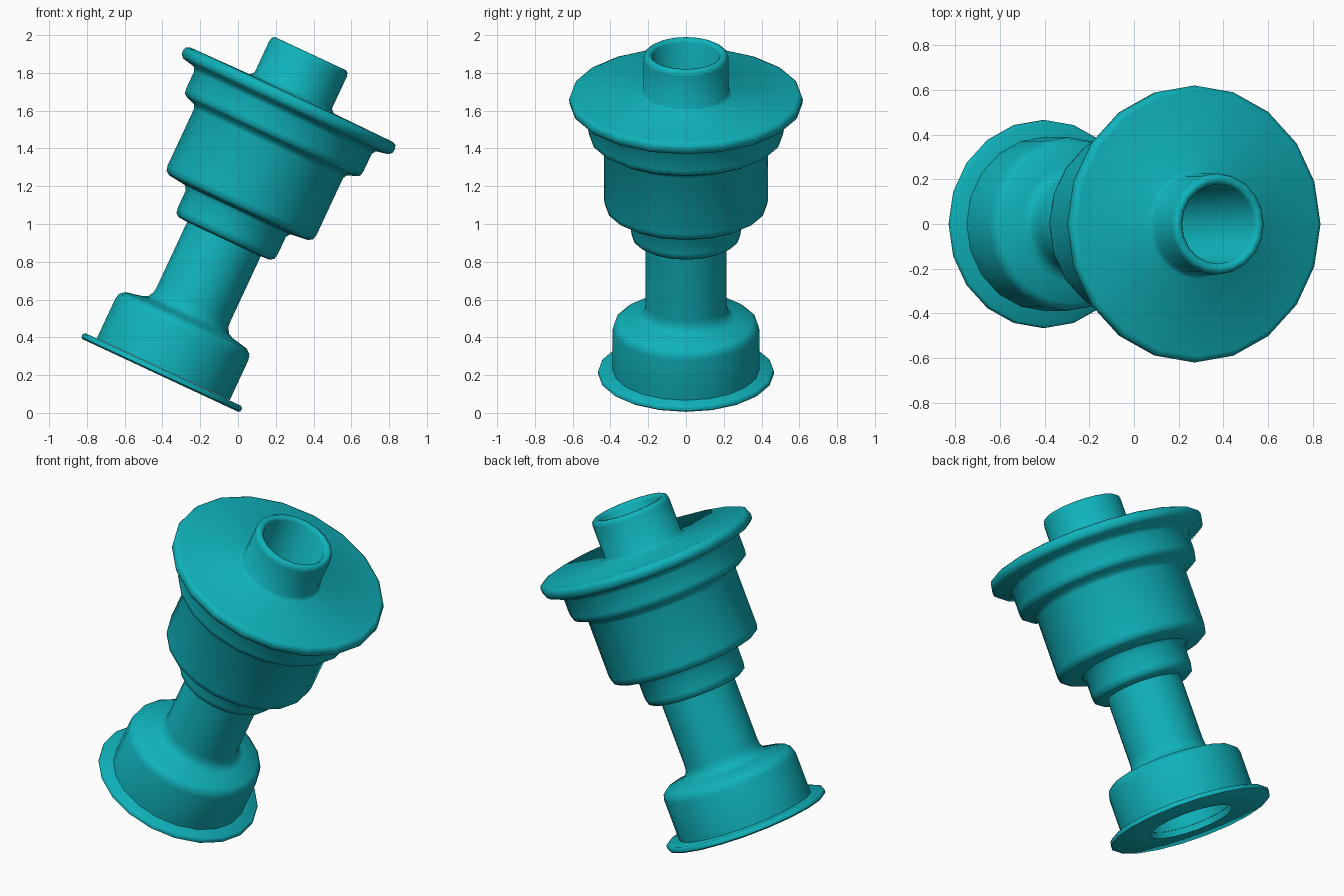
import bpy, bmesh, math
from mathutils import Matrix

if "Cube" in bpy.data.objects:
    bpy.data.objects.remove(bpy.data.objects["Cube"])

SIDES = 20
TILT = math.radians(25)

teal = bpy.data.materials.new("teal")
teal.diffuse_color = (0.005, 0.45, 0.50, 1)
teal.use_nodes = True
teal.node_tree.nodes["Principled BSDF"].inputs["Base Color"].default_value = teal.diffuse_color

# whole turned piece leans towards +x, resting on the edge of its base
PLACE = Matrix.Translation((-0.411, 0, 0.198)) @ Matrix.Rotation(TILT, 4, 'Y')


def lathe(name, profile, sharp_angle=50):
    """Spin a closed (radius, height) outline around the leaning axis."""
    bm = bmesh.new()
    rings = []
    for r, h in profile:
        rings.append([bm.verts.new((r * math.cos(2 * math.pi * i / SIDES),
                                    r * math.sin(2 * math.pi * i / SIDES), h))
                      for i in range(SIDES)])
    for a, b in zip(rings, rings[1:] + rings[:1]):
        for i in range(SIDES):
            j = (i + 1) % SIDES
            bm.faces.new((a[i], a[j], b[j], b[i]))
    bmesh.ops.recalc_face_normals(bm, faces=bm.faces)
    mesh = bpy.data.meshes.new(name)
    bm.to_mesh(mesh)
    bm.free()
    mesh.materials.append(teal)
    ob = bpy.data.objects.new(name, mesh)
    bpy.context.collection.objects.link(ob)
    ob.matrix_world = PLACE
    bpy.ops.object.select_all(action='DESELECT')
    ob.select_set(True)
    bpy.context.view_layer.objects.active = ob
    bpy.ops.object.shade_smooth_by_angle(angle=math.radians(sharp_angle))
    return ob


# thin base plate with a central opening
lathe("base_plate", [(0.24, 0), (0.455, 0), (0.465, 0.008), (0.465, 0.026),
                     (0.455, 0.035), (0.24, 0.035)])

# hollow body: foot drum, stem, collar, barrel, shoulder, flange and spout
lathe("body", [
    # foot drum and its rounded top
    (0.24, 0.036), (0.388, 0.036), (0.388, 0.27), (0.38, 0.30), (0.355, 0.322),
    (0.262, 0.341), (0.235, 0.355), (0.218, 0.385),
    # stem
    (0.215, 0.42), (0.215, 0.797),
    # collar
    (0.265, 0.800), (0.286, 0.815), (0.292, 0.845), (0.292, 0.945),
    (0.308, 0.969),
    # barrel
    (0.405, 0.980), (0.428, 0.995), (0.435, 1.025), (0.435, 1.355),
    (0.447, 1.378),
    # shoulder ring
    (0.495, 1.395), (0.513, 1.407), (0.518, 1.435), (0.518, 1.535),
    (0.532, 1.558),
    # wide flange with rounded rim
    (0.600, 1.572), (0.616, 1.588), (0.619, 1.612), (0.612, 1.632),
    (0.592, 1.641), (0.245, 1.645),
    # spout and its rounded lip
    (0.226, 1.665), (0.226, 1.850), (0.221, 1.870), (0.208, 1.880),
    (0.190, 1.878), (0.178, 1.862),
    # bore down to the open foot
    (0.178, 0.34), (0.24, 0.30),
])
